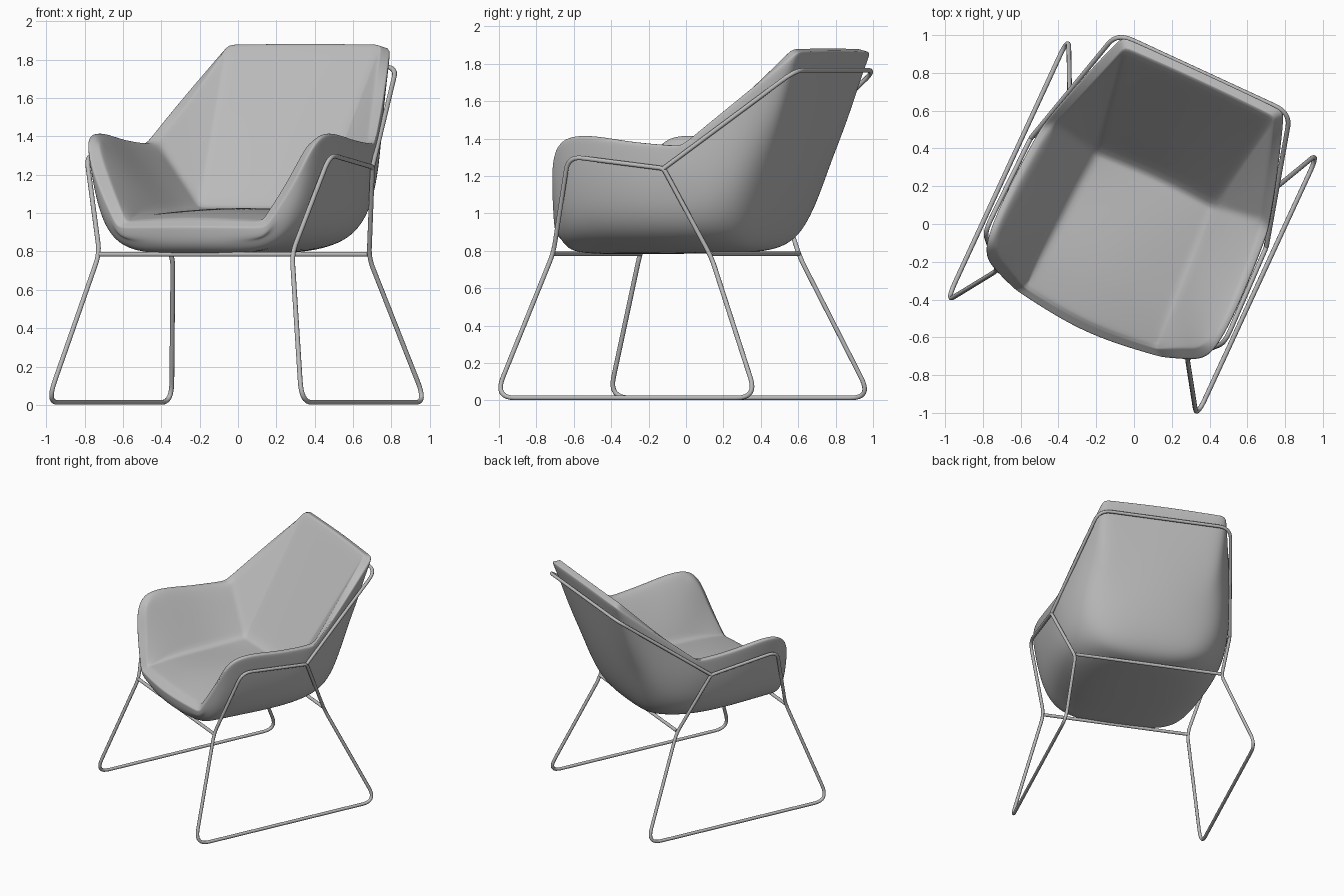
import bpy, bmesh, math
from mathutils import Vector

if "Cube" in bpy.data.objects:
    bpy.data.objects.remove(bpy.data.objects["Cube"])

TURN = math.radians(-24.8)          # whole chair stands turned on the floor

def material(name, rgb):
    m = bpy.data.materials.new(name)
    m.diffuse_color = (*rgb, 1)
    m.use_nodes = True
    m.node_tree.nodes["Principled BSDF"].inputs["Base Color"].default_value = m.diffuse_color
    return m

fabric = material("grey fabric", (0.5, 0.5, 0.5))
metal = material("grey metal", (0.5, 0.5, 0.5))

# ---------- padded shell: rings of nine columns on the right half ----------
# columns: 0 front centre, 1 front corner, 2 arm front, 3 arm peak, 4 arm middle,
#          5 notch, 6 wing middle, 7 back top corner, 8 back centre
seat = [(0, -.575, .985), (.375, -.525, .965), (.38, -.36, .99), (.37, -.15, 1.0),
        (.36, .06, 1.01), (.34, .265, 1.03), (0, .285, 1.02)]
inner = [(0, -.60, .965), (.39, -.55, .955), (.525, -.475, 1.19), (.645, -.43, 1.47),
         (.635, -.05, 1.39), (.60, .30, 1.36), (.52, .555, 1.60), (.435, .825, 1.88), (0, .835, 1.885)]
outer = [(0, -.645, .93), (.425, -.58, .925), (.585, -.525, 1.18), (.685, -.465, 1.45),
         (.685, -.05, 1.375), (.66, .27, 1.36), (.58, .57, 1.61), (.475, .88, 1.86), (0, .885, 1.87)]
belly = [(0, -.63, .84), (.42, -.57, .835), (.575, -.515, .99), (.645, -.40, 1.10),
         (.675, -.05, 1.10), (.665, .26, 1.10), (.585, .54, 1.17), (.43, .68, 1.24), (0, .72, 1.24)]
low = [(0, -.56, .78), (.38, -.52, .785), (.49, -.45, .80), (.54, -.30, .80),
       (.57, -.02, .80), (.56, .25, .81), (.49, .43, .82), (.35, .52, .83), (0, .55, .83)]

bm = bmesh.new()
new = lambda pts: [bm.verts.new(p) for p in pts]
S, R, O, M, L = map(new, (seat, inner, outer, belly, low))
S = S[:6] + [S[5], S[5], S[6]]       # the wing is a triangle from one seat corner
K = new([(0, y, z) for y, z in ((-.36, 1.02), (-.15, 1.035), (.06, 1.035))])
B = new([(0, y, .775) for y in (-.40, -.25, -.02, .22, .38)])
for a, b in ((S, R), (R, O), (O, M), (M, L)):
    for i in range(8):
        f = [a[i], a[i + 1], b[i + 1], b[i]]
        bm.faces.new(list(dict.fromkeys(f)))
for f in ((S[0], S[1], S[2], K[0]), (K[0], S[2], S[3], K[1]), (K[1], S[3], S[4], K[2]),
          (K[2], S[4], S[5], S[8]), (L[0], L[1], L[2], B[0]), (B[0], L[2], L[3], B[1]),
          (B[1], L[3], L[4], B[2]), (B[2], L[4], L[5], B[3]), (B[3], L[5], L[6], B[4]),
          (B[4], L[6], L[7], L[8])):
    bm.faces.new(f)
bmesh.ops.recalc_face_normals(bm, faces=bm.faces)

# seams
crease = bm.edges.layers.float.new("crease_edge")
def seam(a, b, value):
    e = bm.edges.get((a, b)) if a != b else None
    if e:
        e[crease] = value
for i in range(8):
    seam(S[i], S[i + 1], .85 if i else .3)
    seam(R[i], R[i + 1], .25 if i in (3, 4) else .8)
    seam(O[i], O[i + 1], .5)
for i, v in ((1, .9), (5, .85), (7, .9)):
    seam(S[i], R[i], v)
for i, v in ((1, .7), (5, .5), (7, .6)):
    seam(R[i], O[i], v)
    seam(O[i], M[i], v - .2)

mesh = bpy.data.meshes.new("padded_shell")
bm.to_mesh(mesh)
bm.free()
shell = bpy.data.objects.new("padded_shell", mesh)
bpy.context.collection.objects.link(shell)
mesh.materials.append(fabric)
for p in mesh.polygons:
    p.use_smooth = True
mir = shell.modifiers.new("mirror", 'MIRROR')
mir.use_clip = True
sub = shell.modifiers.new("smooth", 'SUBSURF')
sub.levels = sub.render_levels = 4
shell.rotation_euler.z = TURN

# ---------- wire frame ----------
def rod(name, pts, closed=False, radius=.0125):
    """Tube through (x, y, z, corner size) points with rounded corners."""
    path, n = [], len(pts)
    for i, p in enumerate(pts):
        v, c = Vector(p[:3]), p[3]
        if c == 0 or (not closed and i in (0, n - 1)):
            path.append(v)
            continue
        a = v + (Vector(pts[i - 1][:3]) - v).normalized() * c
        b = v + (Vector(pts[(i + 1) % n][:3]) - v).normalized() * c
        for k in range(9):
            t = k / 8
            path.append(a * (1 - t) ** 2 + v * 2 * t * (1 - t) + b * t * t)
    cu = bpy.data.curves.new(name, 'CURVE')
    cu.dimensions = '3D'
    cu.bevel_depth = radius
    cu.bevel_resolution = 3
    cu.use_fill_caps = True
    sp = cu.splines.new('POLY')
    sp.points.add(len(path) - 1)
    for q, v in zip(sp.points, path):
        q.co = (*v, 1)
    sp.use_cyclic_u = closed
    sp.use_smooth = True
    cu.materials.append(metal)
    ob = bpy.data.objects.new(name, cu)
    bpy.context.collection.objects.link(ob)
    ob.rotation_euler.z = TURN
    bpy.ops.object.select_all(action='DESELECT')
    ob.select_set(True)
    bpy.context.view_layer.objects.active = ob
    bpy.ops.object.convert(target='MESH')

for s, side in ((1, "right"), (-1, "left")):
    # sled leg rising into the arm loop
    rod(side + "_leg_loop", [
        (s * .687, .185, 1.24, .02), (s * .563, .41, .765, .06), (s * .73, .755, .0135, .12),
        (s * .73, -.79, .0135, .12), (s * .553, -.525, .79, .06), (s * .70, -.37, 1.305, .08)], True)
# hoop round the back
rod("back_hoop", [(.687, .185, 1.24, 0), (.505, .88, 1.765, .09),
                  (-.505, .88, 1.765, .09), (-.687, .185, 1.24, 0)])
# bars under the seat
rod("front_crossbar", [(-.555, -.525, .785, 0), (.555, -.525, .785, 0)])
rod("back_crossbar", [(-.56, .405, .785, 0), (.56, .405, .785, 0)])
